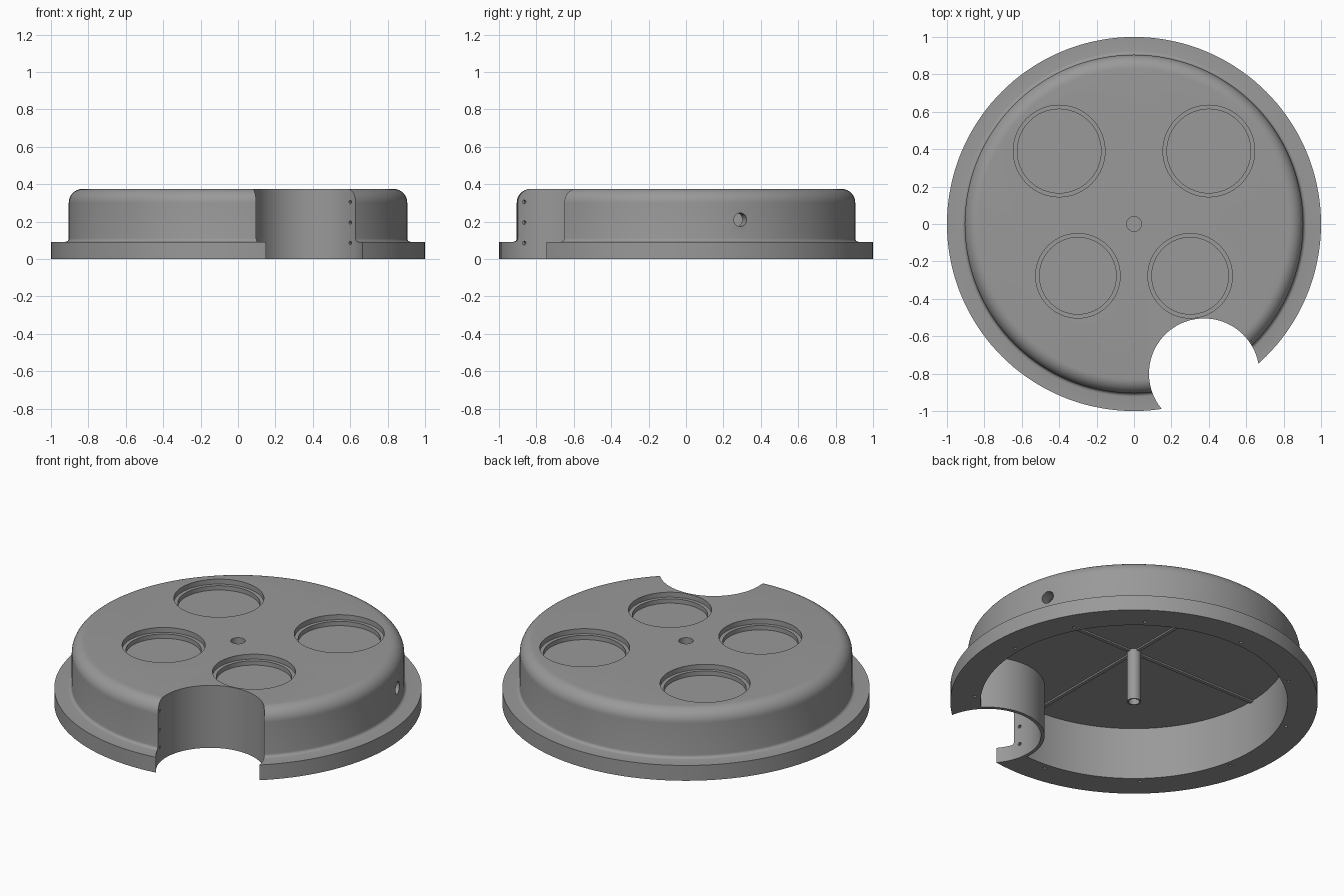
import bpy, bmesh, math
from mathutils import Matrix, Vector

if "Cube" in bpy.data.objects:
    bpy.data.objects.remove(bpy.data.objects["Cube"])

grey = bpy.data.materials.new("mid_grey")
grey.diffuse_color = (0.32, 0.32, 0.32, 1)
grey.use_nodes = True
grey.node_tree.nodes["Principled BSDF"].inputs["Base Color"].default_value = grey.diffuse_color


def make_object(name, bm):
    bmesh.ops.recalc_face_normals(bm, faces=bm.faces)
    mesh = bpy.data.meshes.new(name)
    bm.to_mesh(mesh)
    bm.free()
    mesh.materials.append(grey)
    ob = bpy.data.objects.new(name, mesh)
    bpy.context.collection.objects.link(ob)
    return ob


def add_cylinder(bm, start, end, r, seg=64):
    a, b = Vector(start), Vector(end)
    rot = (b - a).to_track_quat('Z', 'Y').to_matrix().to_4x4()
    bmesh.ops.create_cone(bm, cap_ends=True, segments=seg, radius1=r, radius2=r,
                          depth=(b - a).length,
                          matrix=Matrix.Translation((a + b) / 2) @ rot)


def cylinders(name, items):
    bm = bmesh.new()
    for item in items:
        add_cylinder(bm, *item)
    return make_object(name, bm)


def upright(x, y, z0, z1, r, seg=64):
    return ((x, y, z0), (x, y, z1), r, seg)


def cut(target, cutter):
    mod = target.modifiers.new("cut", 'BOOLEAN')
    mod.operation = 'DIFFERENCE'
    mod.solver = 'EXACT'
    mod.object = cutter
    bpy.context.view_layer.objects.active = target
    bpy.ops.object.modifier_apply(modifier=mod.name)
    bpy.data.objects.remove(cutter)


def smooth(ob):
    bpy.ops.object.select_all(action='DESELECT')
    ob.select_set(True)
    bpy.context.view_layer.objects.active = ob
    bpy.ops.object.shade_smooth_by_angle(angle=math.radians(30))


def lathe(name, profile, seg=144):
    bm = bmesh.new()
    rings = []
    for r, z in profile:
        rings.append([bm.verts.new((r * math.cos(2 * math.pi * i / seg),
                                    r * math.sin(2 * math.pi * i / seg), z))
                      for i in range(seg)])
    for low, high in zip(rings, rings[1:]):
        for i in range(seg):
            j = (i + 1) % seg
            bm.faces.new((low[i], low[j], high[j], high[i]))
    bm.faces.new(rings[0][::-1])
    bm.faces.new(rings[-1])
    return make_object(name, bm)


def arc(cr, cz, radius, a0, a1, n):
    return [(cr + radius * math.cos(math.radians(a0 + (a1 - a0) * i / n)),
             cz + radius * math.sin(math.radians(a0 + (a1 - a0) * i / n)))
            for i in range(n + 1)]


TOP, CEILING, INNER = 0.375, 0.313, 0.835
NX, NY, NR = 0.375, -0.80, 0.295   # round bite in the rim

# Flanged cover with a rounded shoulder
profile = [(1, 0), (1, 0.092)]
profile += arc(0.923, 0.110, 0.018, 270, 180, 4)
profile += arc(0.830, TOP - 0.075, 0.075, 0, 90, 10)
cover = lathe("flanged_cover", profile)

# Hollow underside, leaving a thin wall around the bite
cavity = cylinders("cavity_cutter", [upright(0, 0, -0.1, CEILING, INNER, 144)])
cut(cavity, cylinders("jacket", [upright(NX, NY, -0.2, 0.5, NR + 0.02, 96)]))
cut(cover, cavity)
cut(cover, cylinders("bite_cutter", [upright(NX, NY, -0.2, 0.6, NR, 96)]))

# Stepped round recesses and the central dimple
wells = [(s * 0.40, 0.39, 0.245) for s in (-1, 1)]
wells += [(s * 0.30, -0.277, 0.226) for s in (-1, 1)]
cut(cover, cylinders("well_rims", [upright(x, y, 0.345, 0.5, r)
                                   for x, y, r in wells]))
cut(cover, cylinders("well_floors", [upright(x, y, 0.319, 0.5, r - 0.021)
                                     for x, y, r in wells]))
cut(cover, cylinders("dimple", [upright(0, 0, 0.335, 0.5, 0.04, 32)]))

# Cable hole through the side wall
a = math.radians(18.7)
cut(cover, cylinders("side_hole", [((0.78 * math.cos(a), 0.78 * math.sin(a), 0.21),
                                    (math.cos(a), math.sin(a), 0.21), 0.036, 32)]))

# Small screw holes on both sides of the bite
pins = []
for px, py in ((0.087, -0.865), (0.60, -0.61)):
    d = Vector((px - NX, py - NY, 0)).normalized()
    for z in (0.085, 0.195, 0.305):
        p = Vector((NX, NY, z))
        pins.append((p + d * 0.26, p + d * 0.335, 0.010, 12))
cut(cover, cylinders("bite_holes", pins))

# Screw holes under the flange
screws = []
for deg in (2, 28, 54, 92, 125, 158, 193, 228, 264, 324):
    t = math.radians(deg)
    screws.append(upright(0.87 * math.cos(t), 0.87 * math.sin(t), -0.05, 0.06, 0.009, 12))
cut(cover, cylinders("flange_holes", screws))
smooth(cover)

# Cross ribs on the ceiling
for name, sx, sy in (("rib_across", 2 * INNER, 0.022), ("rib_along", 0.022, 2 * INNER)):
    bm = bmesh.new()
    bmesh.ops.create_cube(bm, size=1, matrix=Matrix.Translation((0, 0, CEILING - 0.003))
                          @ Matrix.Diagonal((sx, sy, 0.012, 1)))
    make_object(name, bm)

# Hollow centre post
post = cylinders("centre_post", [upright(0, 0, 0, CEILING + 0.005, 0.038, 32)])
cut(post, cylinders("post_bore", [upright(0, 0, -0.1, 0.2, 0.030, 32)]))
smooth(post)
